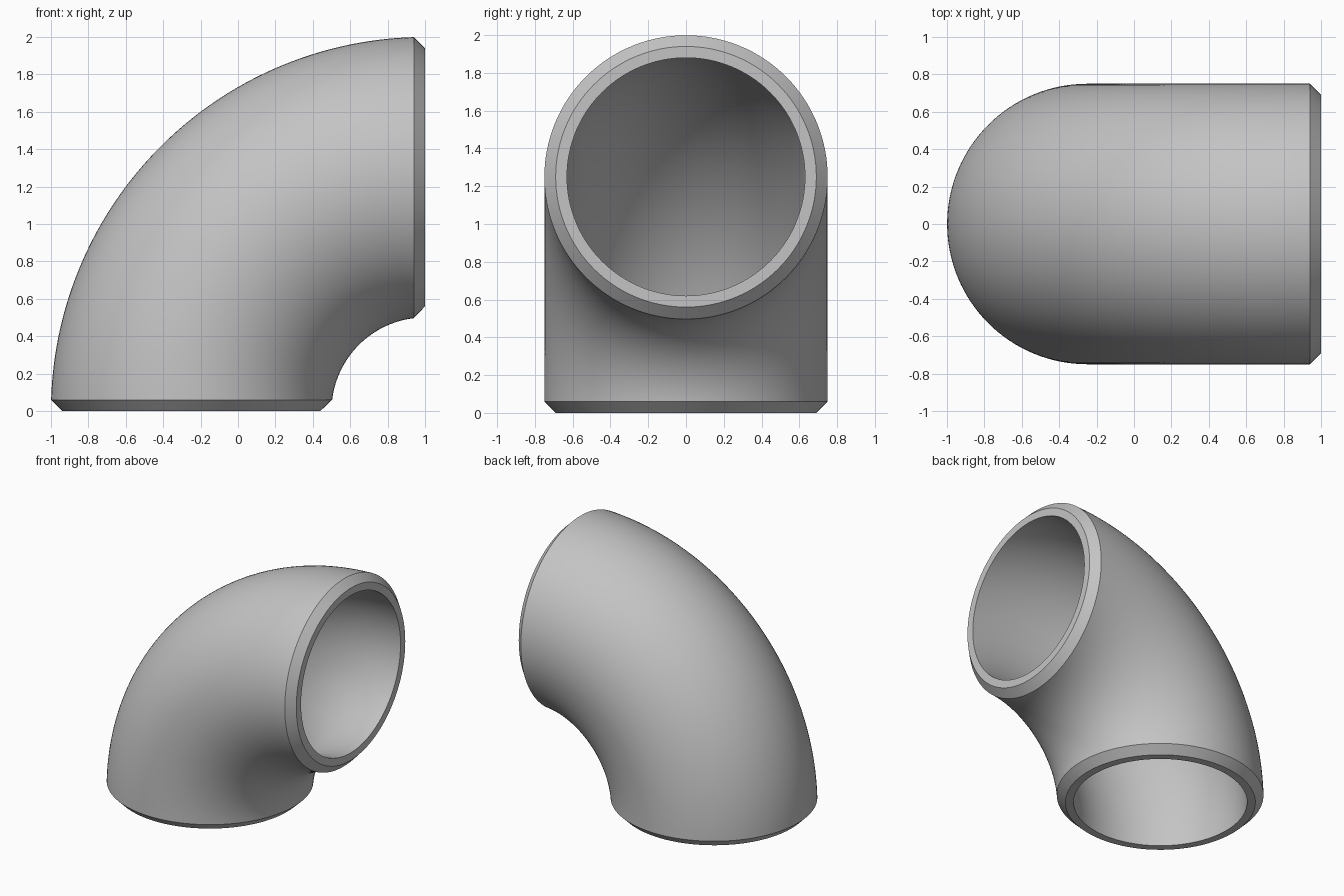
import bpy
import bmesh
from math import asin, cos, pi, radians, sin, sqrt

cube = bpy.data.objects.get("Cube")
if cube:
    bpy.data.objects.remove(cube, do_unlink=True)

BEND = 1.25      # centreline radius, about the axis x = 1, z = 0
OUTER = 0.75
INNER = 0.63
BEVEL = 0.06
SIDES = 128
STEPS = 64

steel = bpy.data.materials.new("light_grey_metal")
steel.use_nodes = True
colour = (0.55, 0.55, 0.55, 1)
steel.diffuse_color = colour
steel.node_tree.nodes["Principled BSDF"].inputs["Base Color"].default_value = colour


def bend_ring(bm, radius, t, inset):
    """Ring of the swept wall at fraction t, starting 'inset' from each end plane."""
    ring = []
    for i in range(SIDES):
        phi = 2 * pi * i / SIDES
        rho = BEND + radius * cos(phi)
        start = asin(inset / rho)
        a = start + (pi / 2 - 2 * start) * t
        ring.append(bm.verts.new((1 - rho * cos(a), radius * sin(phi), rho * sin(a))))
    return ring


bm = bmesh.new()
steps = [i / STEPS for i in range(STEPS + 1)]
rings = [bend_ring(bm, OUTER, t, BEVEL) for t in steps]           # outer wall
rings.append(bend_ring(bm, OUTER - BEVEL, 1, 0))                  # upper weld bevel
rings += [bend_ring(bm, INNER, t, 0) for t in reversed(steps)]    # bore
rings.append(bend_ring(bm, OUTER - BEVEL, 0, 0))                  # lower weld bevel

# Skin the closed loop of rings
for a, b in zip(rings, rings[1:] + rings[:1]):
    for i in range(SIDES):
        j = (i + 1) % SIDES
        bm.faces.new((a[i], a[j], b[j], b[i]))
bmesh.ops.recalc_face_normals(bm, faces=bm.faces)

mesh = bpy.data.meshes.new("pipe_elbow")
bm.to_mesh(mesh)
bm.free()
mesh.materials.append(steel)
elbow = bpy.data.objects.new("pipe_elbow", mesh)
bpy.context.collection.objects.link(elbow)

bpy.ops.object.select_all(action="DESELECT")
elbow.select_set(True)
bpy.context.view_layer.objects.active = elbow
bpy.ops.object.shade_smooth_by_angle(angle=radians(30))
